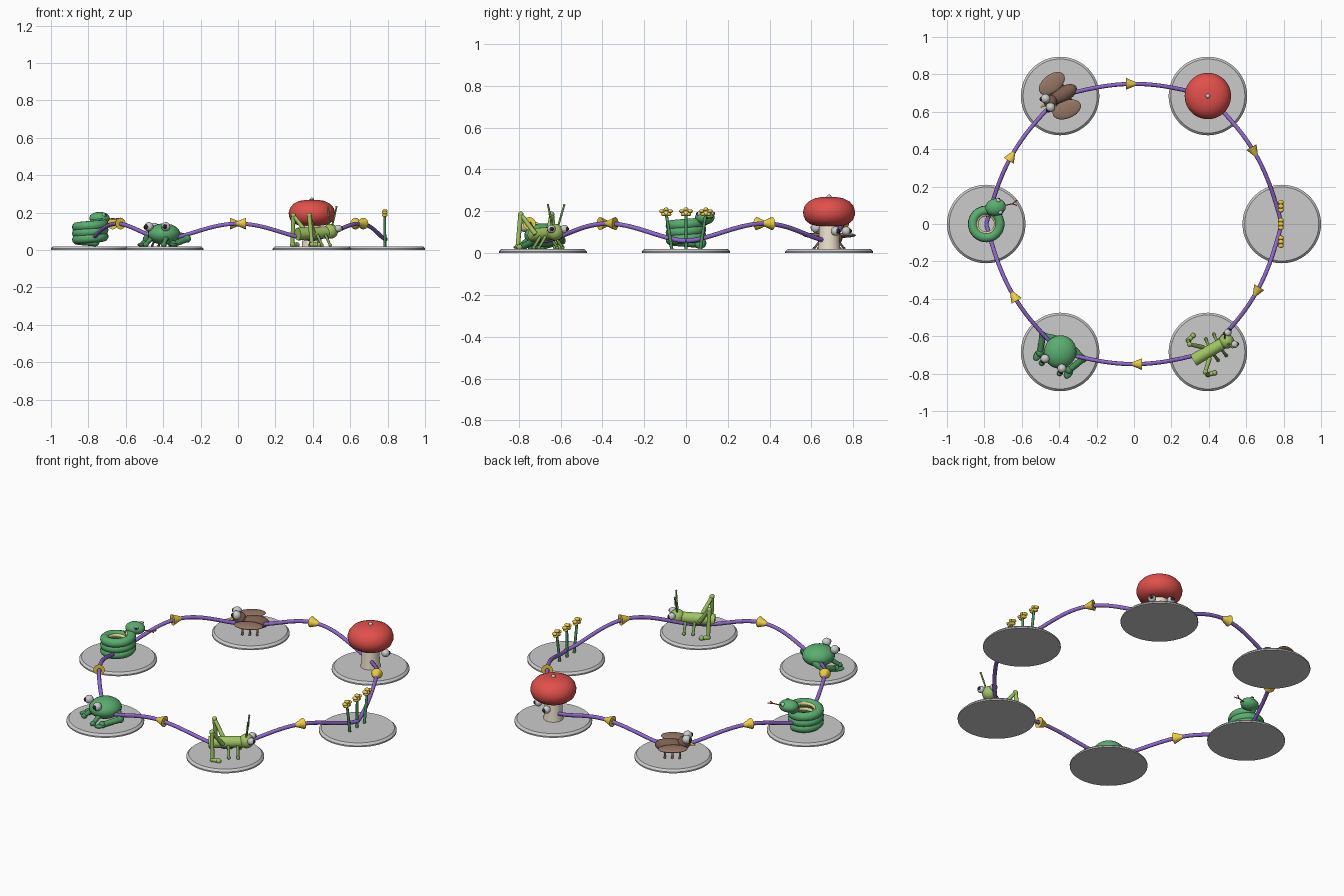
import bpy, bmesh
from math import sin, cos, pi, radians
from mathutils import Matrix, Vector

if "Cube" in bpy.data.objects:
    bpy.data.objects.remove(bpy.data.objects["Cube"])

R = 0.79
M = Matrix.Identity(4)   # frame of the pad being filled: local -y points outward


def material(name, *rgb):
    m = bpy.data.materials.new(name)
    m.diffuse_color = (*rgb, 1)
    m.use_nodes = True
    m.node_tree.nodes["Principled BSDF"].inputs["Base Color"].default_value = m.diffuse_color
    return m


GREEN = material("green", 0.10, 0.42, 0.16)
DARK_GREEN = material("dark_green", 0.07, 0.30, 0.11)
LIME = material("lime", 0.35, 0.55, 0.12)
DARK_LIME = material("dark_lime", 0.20, 0.38, 0.08)
BROWN = material("brown", 0.20, 0.11, 0.08)
WING = material("wing_brown", 0.30, 0.18, 0.13)
RED = material("red", 0.75, 0.08, 0.07)
CREAM = material("cream", 0.85, 0.76, 0.62)
TAN = material("tan", 0.85, 0.68, 0.30)
GOLD = material("gold", 0.85, 0.62, 0.05)
PURPLE = material("purple", 0.28, 0.14, 0.62)
BLACK = material("black", 0.02, 0.02, 0.02)


def frame(angle):
    a = radians(angle)
    return Matrix.Translation((R * cos(a), R * sin(a), 0)) @ Matrix.Rotation(a + pi / 2, 4, 'Z')


def finish(name, bm, mat):
    me = bpy.data.meshes.new(name)
    bm.to_mesh(me)
    bm.free()
    ob = bpy.data.objects.new(name, me)
    bpy.context.collection.objects.link(ob)
    ob.matrix_world = M
    if mat:
        me.materials.append(mat)
    me.shade_smooth()
    me.set_sharp_from_angle(angle=radians(40))
    return ob


def ball(name, loc, size, mat=None, turn=0):
    s = size if isinstance(size, tuple) else (size,) * 3
    bm = bmesh.new()
    mtx = Matrix.Translation(loc) @ Matrix.Rotation(radians(turn), 4, 'Z') @ Matrix.Diagonal((*s, 1))
    bmesh.ops.create_uvsphere(bm, u_segments=24, v_segments=14, radius=1, matrix=mtx)
    return finish(name, bm, mat)


def cone(name, start, end, r1, r2, mat):
    a, b = Vector(start), Vector(end)
    bm = bmesh.new()
    mtx = Matrix.Translation((a + b) / 2) @ (b - a).to_track_quat('Z', 'Y').to_matrix().to_4x4()
    bmesh.ops.create_cone(bm, cap_ends=True, segments=20, radius1=r1, radius2=r2,
                          depth=(b - a).length, matrix=mtx)
    return finish(name, bm, mat)


def lathe(name, profile, mat=None, steps=48):
    bm = bmesh.new()
    vs = [bm.verts.new((r, 0, z)) for r, z in profile]
    es = [bm.edges.new(p) for p in zip(vs, vs[1:])]
    bmesh.ops.spin(bm, geom=vs + es, axis=(0, 0, 1), cent=(0, 0, 0), angle=2 * pi, steps=steps)
    bmesh.ops.remove_doubles(bm, verts=bm.verts, dist=1e-5)
    bmesh.ops.recalc_face_normals(bm, faces=bm.faces)
    return finish(name, bm, mat)


def tube(name, pts, r, mat):
    cu = bpy.data.curves.new(name, 'CURVE')
    cu.dimensions = '3D'
    cu.bevel_depth = r
    cu.bevel_resolution = 3
    cu.use_fill_caps = True
    sp = cu.splines.new('POLY')
    sp.points.add(len(pts) - 1)
    for p, co in zip(sp.points, pts):
        p.co = (*co, 1)
    cu.materials.append(mat)
    ob = bpy.data.objects.new(name, cu)
    bpy.context.collection.objects.link(ob)
    ob.matrix_world = M
    return ob


def limb(name, pts, r, mat):
    # straight segments with rounded joints
    for a, b in zip(pts, pts[1:]):
        cone(name, a, b, r, r * 0.85, mat)
    for p in pts[1:]:
        ball(name + "_joint", p, r * 1.15, mat)


def eye(name, loc, r, look):
    ball(name, loc, r)
    ball(name + "_pupil", Vector(loc) + Vector(look).normalized() * r * 0.7, r * 0.55, BLACK)


# Pads and linking arrows, running clockwise
for i in range(6):
    M = frame(60 * i)
    lathe("pad", [(0, 0), (0.21, 0), (0.21, 0.008), (0.198, 0.02), (0, 0.02)])
    M = Matrix.Identity(4)
    a, b = (Vector((R * cos(t), R * sin(t), 0)) for t in (radians(60 * i + 60), radians(60 * i)))
    out = (a + b).normalized()
    path = []
    for k in range(25):
        t = k / 24
        p = a.lerp(b, t) + out * 0.065 * sin(pi * t)
        p.z = 0.058 + 0.083 * sin(pi * t) ** 1.6
        path.append(p)
    tube("arrow_shaft", path, 0.011, PURPLE)
    d = (b - a).normalized()
    cone("arrow_head", path[12] - d * 0.042, path[12] + d * 0.024, 0.031, 0.004, GOLD)

# Flowers
M = frame(0)
for s in (-1, 0, 1):
    top = Vector((s * 0.095, 0.005, 0.19))
    cone("flower_stem", (s * 0.068, 0.005, 0.018), top, 0.008, 0.007, DARK_GREEN)
    ball("flower_centre", top, 0.013, TAN)
    for k in range(5):
        t = 2 * pi * k / 5 + pi / 2
        ball("petal", top + Vector((0.022 * cos(t), 0, 0.006 + 0.013 * sin(t))), (0.012, 0.015, 0.009), GOLD)

# Mushroom
M = frame(60)
lathe("mushroom_stem", [(0, 0.018), (0.054, 0.018), (0.05, 0.06), (0.046, 0.15), (0, 0.15)], CREAM)
cap = [(0, 0.135), (0.06, 0.13), (0.09, 0.138), (0.112, 0.155), (0.123, 0.18), (0.124, 0.2),
       (0.117, 0.225), (0.098, 0.247), (0.068, 0.262), (0.035, 0.268), (0, 0.269)]
lathe("mushroom_cap", cap, RED)
ball("cap_spot", (0, 0, 0.268), 0.012)
for s in (-1, 1):
    eye("mushroom_eye", (s * 0.052, -0.065, 0.105), 0.022, (s * 0.3, -1, 0))

# Fly
M = frame(120)
ball("fly_body", (-0.02, 0, 0.07), (0.08, 0.042, 0.038), BROWN)
ball("fly_head", (0.06, 0, 0.09), 0.036, BROWN)
cone("fly_beak", (0.085, 0, 0.085), (0.12, 0, 0.075), 0.011, 0.003, GOLD)
for s in (-1, 1):
    eye("fly_eye", (0.075, s * 0.027, 0.12), 0.025, (1, s * 0.4, 0.1))
    ball("fly_wing", (0.005, s * 0.08, 0.085), (0.08, 0.048, 0.012), WING, s * -8)
    for x in (-0.04, 0, 0.04):
        limb("fly_leg", [(x, s * 0.025, 0.06), (x, s * 0.06, 0.022)], 0.006, BROWN)

# Snake: coiled body with belly strip, head and forked tongue
M = Matrix.Translation((-R, 0, 0))
turns, n = 3, 96
coil = []
for k in range(n + 1):
    t = radians(70) - 2 * pi * turns * (1 - k / n)
    coil.append(Vector((0.072 * cos(t), 0.072 * sin(t), 0.045 + 0.1 * k / n)))
coil += [Vector((0.025, 0.083, 0.155)), Vector((0.045, 0.09, 0.168))]
tube("snake_body", coil, 0.026, GREEN)
tube("snake_belly", [Vector((p.x * 0.7, p.y * 0.7, p.z + 0.006)) for p in coil[:n]], 0.009, TAN)
ball("snake_tail", coil[0], 0.026, GREEN)
ball("snake_head", (0.05, 0.09, 0.17), (0.055, 0.046, 0.034), GREEN, 12)
for s in (-1, 1):
    eye("snake_eye", (0.07 - s * 0.006, 0.094 + s * 0.032, 0.187), 0.012, (0.6, s, 0.3))
    tube("snake_tongue", [(0.1, 0.1, 0.165), (0.14, 0.108, 0.167), (0.165, 0.113 + s * 0.014, 0.17)], 0.003, RED)

# Frog
M = frame(240)
ball("frog_body", (0, 0, 0.085), (0.086, 0.09, 0.057), GREEN)
for s in (-1, 1):
    eye("frog_eye", (s * 0.052, -0.072, 0.125), 0.024, (s * 0.3, -1, 0))
    limb("frog_hind_leg", [(s * 0.055, 0.05, 0.07), (s * 0.125, 0.03, 0.06), (s * 0.09, -0.06, 0.03)], 0.018, DARK_GREEN)
    ball("frog_hind_foot", (s * 0.095, -0.075, 0.028), (0.02, 0.032, 0.01), DARK_GREEN)
    limb("frog_front_leg", [(s * 0.045, -0.055, 0.065), (s * 0.055, -0.1, 0.03)], 0.013, DARK_GREEN)

# Grasshopper
M = frame(300)
cone("grasshopper_body", (-0.088, 0, 0.085), (0.1, 0, 0.095), 0.034, 0.031, LIME)
ball("grasshopper_head", (0.115, 0, 0.1), 0.04, LIME)
for s in (-1, 1):
    eye("grasshopper_eye", (0.143, s * 0.036, 0.115), 0.02, (1, s * 0.4, 0))
    limb("antenna", [(0.115, s * 0.018, 0.13), (0.122, s * 0.03, 0.18), (0.126, s * 0.045, 0.23)], 0.005, DARK_LIME)
    limb("grasshopper_hind_leg", [(-0.01, s * 0.035, 0.09), (-0.065, s * 0.085, 0.185),
                                  (-0.06, s * 0.105, 0.03), (-0.025, s * 0.115, 0.028)], 0.012, LIME)
    for x in (0.02, 0.07):
        limb("grasshopper_leg", [(x, s * 0.025, 0.08), (x + 0.005, s * 0.065, 0.026)], 0.008, DARK_LIME)
